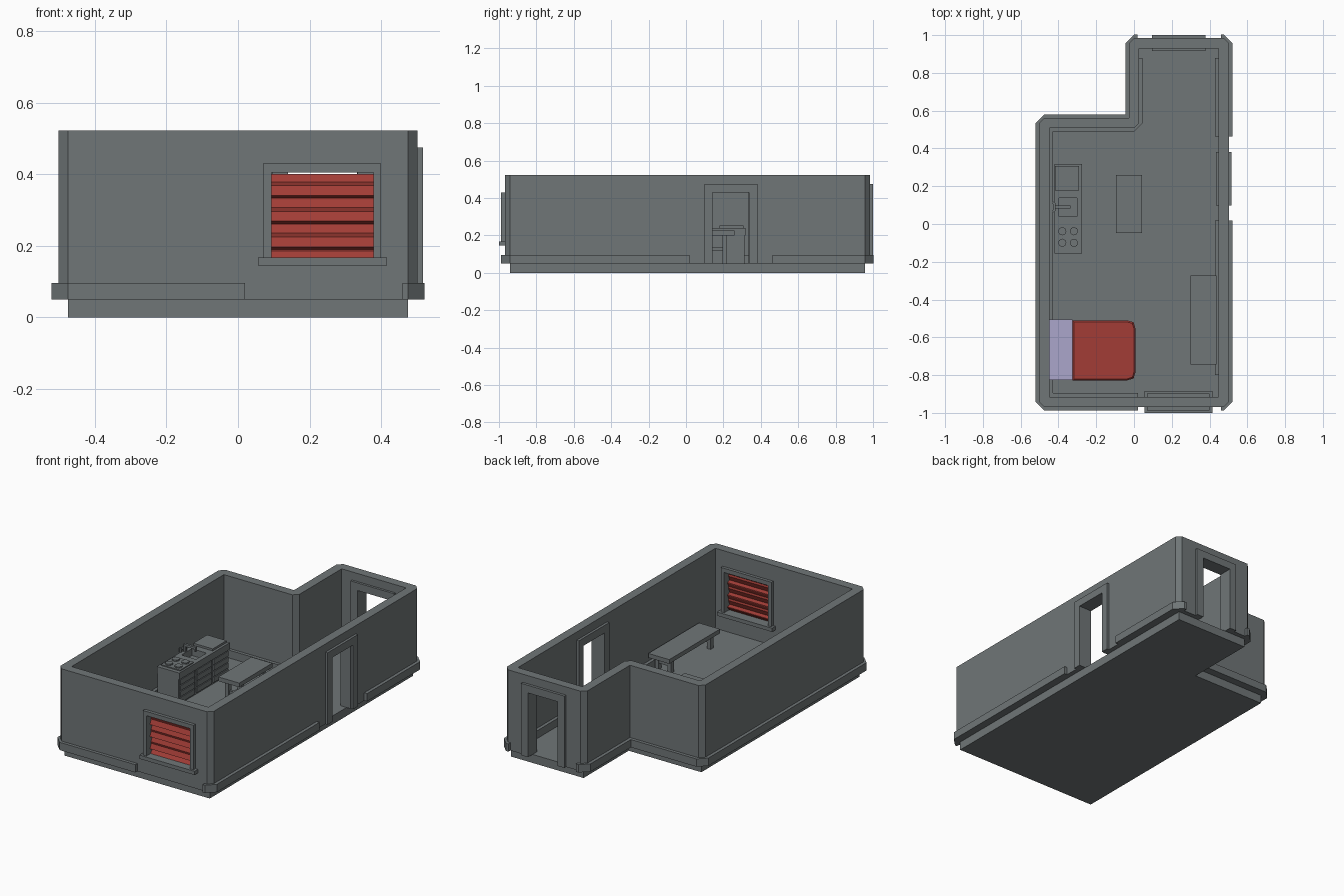
import bpy, bmesh, math
from mathutils import Matrix, Vector

if "Cube" in bpy.data.objects:
    bpy.data.objects.remove(bpy.data.objects["Cube"])


def material(name, rgb):
    m = bpy.data.materials.new(name)
    m.diffuse_color = (*rgb, 1)
    m.use_nodes = True
    m.node_tree.nodes["Principled BSDF"].inputs["Base Color"].default_value = m.diffuse_color
    return m


GREY = material("slate grey", (0.16, 0.18, 0.185))
RED = material("brick red", (0.36, 0.046, 0.037))
LILAC = material("pale lilac", (0.41, 0.38, 0.6))


def finish(name, bm, mat):
    bmesh.ops.recalc_face_normals(bm, faces=bm.faces)
    me = bpy.data.meshes.new(name)
    bm.to_mesh(me)
    bm.free()
    ob = bpy.data.objects.new(name, me)
    me.materials.append(mat)
    bpy.context.collection.objects.link(ob)
    return ob


def add_box(bm, x0, x1, y0, y1, z0, z1):
    m = Matrix.Translation(((x0 + x1) / 2, (y0 + y1) / 2, (z0 + z1) / 2))
    m = m @ Matrix.Diagonal((x1 - x0, y1 - y0, z1 - z0, 1))
    return bmesh.ops.create_cube(bm, size=1, matrix=m)["verts"]


def add_rod(bm, x, y, z0, z1, r, sides=8):
    bmesh.ops.create_cone(bm, cap_ends=True, segments=sides, radius1=r, radius2=r,
                          depth=z1 - z0, matrix=Matrix.Translation((x, y, (z0 + z1) / 2)))


def boxes(name, mat, items):
    bm = bmesh.new()
    for b in items:
        add_box(bm, *b)
    return finish(name, bm, mat)


def cut(ob, items):
    cutter = boxes("cutter", GREY, items)
    cutter.hide_render = True
    mod = ob.modifiers.new("openings", "BOOLEAN")
    mod.object, mod.solver = cutter, "EXACT"
    bpy.context.view_layer.objects.active = ob
    bpy.ops.object.modifier_apply(modifier=mod.name)
    bpy.data.objects.remove(cutter)


# L-shaped wall centreline, counter-clockwise
PLAN = [Vector(p) for p in ((-.475, -.942), (.475, -.942), (.475, .957),
                            (0, .957), (0, .535), (-.475, .535))]


def offset(d):
    """Two points per corner: chamfered if convex on this side, else mitred."""
    out = []
    for i, p in enumerate(PLAN):
        a, b = (p - PLAN[i - 1]).normalized(), (PLAN[(i + 1) % 6] - p).normalized()
        na, nb = Vector((a.y, -a.x)) * d, Vector((b.y, -b.x)) * d
        if (a.x * b.y - a.y * b.x) * d > 0:
            out += [p + na, p + nb]
        else:
            out += [p + na + nb] * 2
    return out


def wall_ring(name, d, z0, z1):
    bm = bmesh.new()
    rows = [[bm.verts.new((*p, z)) for p in offset(s)]
            for s, z in ((d, z0), (d, z1), (-d, z1), (-d, z0))]
    for k in range(4):
        r, q = rows[k], rows[(k + 1) % 4]
        for i in range(12):
            j = (i + 1) % 12
            bm.faces.new((r[i], r[j], q[j], q[i]))
    bmesh.ops.remove_doubles(bm, verts=bm.verts, dist=1e-5)
    return finish(name, bm, GREY)


# Floor slab
bm = bmesh.new()
base = bm.faces.new([bm.verts.new((*p, 0)) for p in PLAN])
top = bmesh.ops.extrude_face_region(bm, geom=[base])["geom"]
bmesh.ops.translate(bm, vec=(0, 0, .05), verts=[v for v in top if isinstance(v, bmesh.types.BMVert)])
finish("floor_slab", bm, GREY)

# Walls with a window and two doorways, and skirting left out around them
walls = wall_ring("walls", .027, .05, .523)
cut(walls, [(.092, .38, -1.1, -.8, .167, .405), (.4, .6, .142, .335, .04, .43),
            (.14, .333, .8, 1.1, .04, .43)])
skirting = wall_ring("skirting", .046, .05, .096)
cut(skirting, [(.02, .46, -1.1, -.8, .03, .2), (.4, .6, .018, .462, .03, .2),
               (.018, .46, .88, 1.1, .03, .2)])


# Door frames: u runs along the wall, v across it
def door_frame(name, u, v, along_x):
    items = []
    for u0, u1, z0, z1 in ((-.142, -.097, .05, .475), (.097, .142, .05, .475), (-.097, .097, .43, .475)):
        a, b = (u + u0, u + u1), (v - .042, v + .042)
        items.append((*a, *b, z0, z1) if along_x else (*b, *a, z0, z1))
    boxes(name, GREY, items)


door_frame("side_door_frame", .24, .475, False)
door_frame("back_door_frame", .237, .958, True)

# Window frame and sill
boxes("window_frame", GREY, [(.07, .093, -.988, -.897, .167, .43), (.379, .4, -.988, -.897, .167, .43),
                             (.093, .379, -.988, -.897, .405, .43)])
boxes("window_sill", GREY, [(.056, .416, -1.0, -.884, .145, .167)])

# Red window shutter: repeated slat profile pulled across the opening
bm = bmesh.new()
profile = []
for k in range(4):
    z = .405 + .0 - .0717 * k
    for y, dz in ((-.935, -.004), (-.946, -.026), (-.943, -.037), (-.956, -.0645)):
        profile.append((y, z - dz * -1))
    profile.append((-.935, z - .0717))
profile = [(y, z) for y, z in profile if z > .167] + [(-.95, .167)]
front = [(y, z) for y, z in profile]
back = [(y + .006, z) for y, z in profile]
for a, b in ((front, front), (back, back)):
    for (y0, z0), (y1, z1) in zip(a, b[1:]):
        bm.faces.new([bm.verts.new(c) for c in ((.092, y0, z0), (.38, y0, z0), (.38, y1, z1), (.092, y1, z1))])
finish("window_shutter", bm, RED)

# Bed: frame, mattress and blanket with a rounded foot
boxes("bed_frame", GREY, [(-.445, -.01, -.815, -.52, .05, .09)])
boxes("mattress", LILAC, [(-.45, -.325, -.825, -.505, .09, .15)])
bm = bmesh.new()
add_box(bm, -.325, .008, -.828, -.51, .085, .155)
foot = [e for e in bm.edges if all(v.co.x > 0 for v in e.verts) and abs(e.verts[0].co.z - e.verts[1].co.z) > .01]
bmesh.ops.bevel(bm, geom=foot, offset=.045, segments=2, affect="EDGES", profile=.6)
rim = [e for e in bm.edges if all(v.co.z > .15 for v in e.verts)]
bmesh.ops.bevel(bm, geom=rim, offset=.008, segments=1, affect="EDGES")
finish("blanket", bm, RED)


# Table and bench share one construction
def table(name, x0, x1, y0, y1, top, thick, rail):
    ix, iy, w = .015, .04, .025
    items = [(x0, x1, y0, y1, top - thick, top)]
    for y in (y0 + iy, y1 - iy - w):
        for x in (x0 + ix, x1 - ix - w):
            items.append((x, x + w, y, y + w, .05, top - thick))
        items.append((x0 + ix + w, x1 - ix - w, y + .005, y + w - .005, rail, rail + .017))
    xm = (x0 + x1) / 2
    items.append((xm - .009, xm + .009, y0 + iy + w - .005, y1 - iy - w + .005, rail, rail + .017))
    boxes(name, GREY, items)


table("table", -.095, .042, -.048, .26, .225, .025, .12)
table("bench", .30, .437, -.745, -.272, .15, .025, .085)

# Kitchen counter: carcass and worktop with a sink opening
boxes("counter_body", GREY, [(-.42, -.283, -.15, .312, .05, .2)])
sx0, sx1, sy0, sy1 = -.398, -.302, .04, .137
boxes("worktop", GREY, [(-.422, sx0, -.155, .317, .2, .24), (sx1, -.275, -.155, .317, .2, .24),
                        (sx0, sx1, -.155, sy0, .2, .24), (sx0, sx1, sy1, .317, .2, .24)])
boxes("drawer_fronts", GREY, [(-.284, -.276, y, y + .138, z, z + .03)
                              for y in (-.144, .012, .168) for z in (.06, .095, .13, .165)])
boxes("side_board", GREY, [(-.417, -.29, .178, .307, .24, .252)])

# Stove top with four burners
bm = bmesh.new()
add_box(bm, -.412, -.286, -.132, -.006, .24, .246)
for x in (-.38, -.318):
    for y in (-.1, -.038):
        add_rod(bm, x, y, .246, .254, .022)
finish("stove_top", bm, GREY)

# Tap
bm = bmesh.new()
add_rod(bm, -.41, .09, .24, .28, .01)
add_box(bm, -.415, -.335, .083, .097, .272, .285)
add_box(bm, -.347, -.335, .083, .097, .258, .272)
for y in (.07, .11):
    add_rod(bm, -.425, y, .24, .262, .008, 6)
add_box(bm, -.43, -.415, .07, .11, .25, .258)
finish("tap", bm, GREY)
